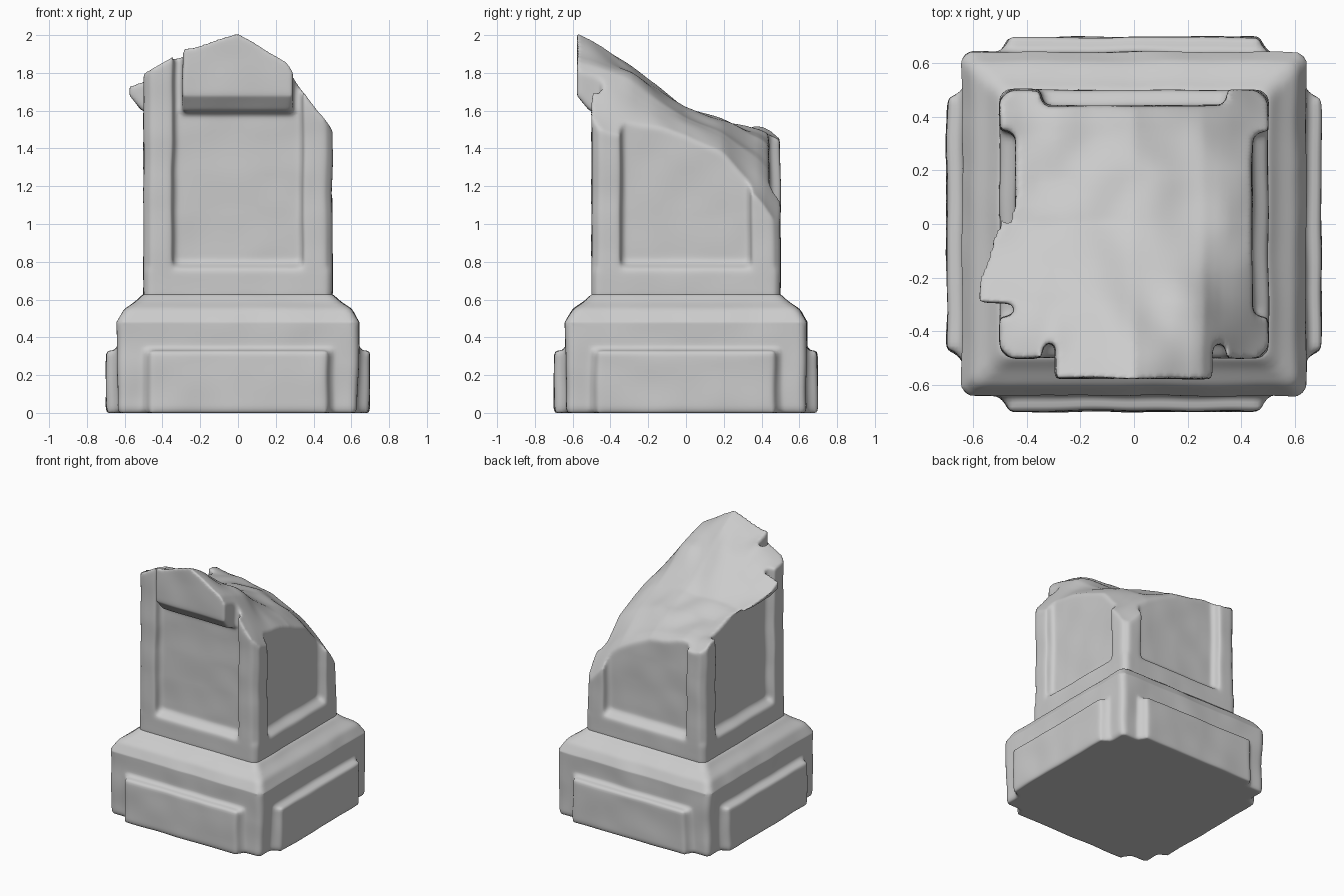
import bpy, bmesh, math
from mathutils import Matrix, Vector, noise

if "Cube" in bpy.data.objects:
    bpy.data.objects.remove(bpy.data.objects["Cube"])


def loft(bm, profile, chamfer):
    """Stack of chamfered squares: profile is (z, half width)."""
    rings = []
    for z, h in profile:
        c = h - chamfer
        pts = [(h, -c), (h, c), (c, h), (-c, h), (-h, c), (-h, -c), (-c, -h), (c, -h)]
        rings.append([bm.verts.new((x, y, z)) for x, y in pts])
    for a, b in zip(rings, rings[1:]):
        for i in range(8):
            j = (i + 1) % 8
            bm.faces.new((a[i], a[j], b[j], b[i]))
    bm.faces.new(rings[0][::-1])
    bm.faces.new(rings[-1])


def prism(bm, pts, axis_vec, rot):
    """Extrude a closed outline along a vector, then rotate about z."""
    lo = [bm.verts.new(rot @ Vector(p)) for p in pts]
    hi = [bm.verts.new(rot @ (Vector(p) + Vector(axis_vec))) for p in pts]
    n = len(pts)
    faces = [bm.faces.new(lo[::-1]), bm.faces.new(hi)]
    faces += [bm.faces.new((lo[i], lo[(i + 1) % n], hi[(i + 1) % n], hi[i])) for i in range(n)]
    bmesh.ops.recalc_face_normals(bm, faces=faces)


def make(name, bm):
    mesh = bpy.data.meshes.new(name)
    bm.to_mesh(mesh)
    bm.free()
    ob = bpy.data.objects.new(name, mesh)
    bpy.context.collection.objects.link(ob)
    return ob


def voxel(ob, size):
    m = ob.modifiers.new("fuse", 'REMESH')
    m.mode = 'VOXEL'
    m.voxel_size = size
    m.use_smooth_shade = True


def finish(ob, iterations, wobble):
    """Soften, apply the stack, and add slight hand-carved unevenness."""
    m = ob.modifiers.new("soften", 'SMOOTH')
    m.factor = 0.5
    m.iterations = iterations
    bpy.context.view_layer.objects.active = ob
    for m in list(ob.modifiers):
        bpy.ops.object.modifier_apply(modifier=m.name)
    for v in ob.data.vertices:
        d = noise.noise_vector(v.co * 5) * wobble
        v.co.x += d.x
        v.co.y += d.y
    for p in ob.data.polygons:
        p.use_smooth = True


turns = [Matrix.Rotation(math.pi / 2 * k, 3, 'Z') for k in range(4)]

# Base: square block with sloping shoulder and a raised plate on each side
bm = bmesh.new()
loft(bm, [(0, .635), (.48, .64), (.55, .60), (.59, .54), (.63, .50)], .025)
for r in turns:
    prism(bm, [(-.49, -.55, 0), (.49, -.55, 0), (.49, -.65, 0), (.465, -.697, 0),
               (-.465, -.697, 0), (-.49, -.65, 0)], (0, 0, .33), r)
base = make("pedestal_base", bm)
voxel(base, .016)
finish(base, 4, .008)

# Shaft: recessed core, lower band, corner columns and top mouldings
bm = bmesh.new()
loft(bm, [(.58, .44), (2.2, .44)], .02)
loft(bm, [(.60, .50), (.76, .50), (.80, .44)], .03)
for r in turns:
    prism(bm, [(.33, .42, .62), (.35, .5, .62), (.46, .5, .62), (.5, .46, .62),
               (.5, .35, .62), (.42, .33, .62), (.38, .38, .62)], (0, 0, 1.55), r)
    prism(bm, [(-.295, -.42, 1.58), (-.295, -.51, 1.6), (-.295, -.575, 1.68),
               (-.295, -.575, 2.18), (-.295, -.42, 2.18)], (.59, 0, 0), r)
shaft = make("broken_shaft", bm)
voxel(shaft, .013)

# Break surface: heights of the fracture over a coarse grid
XS = [-.55, -.3, 0, .25, .55]
YS = [-.6, -.3, 0, .2, .4, .6]
H = [[1.80, 1.95, 2.03, 1.87, 1.45],
     [1.74, 1.82, 1.84, 1.78, 1.40],
     [1.60, 1.60, 1.62, 1.58, 1.40],
     [1.53, 1.55, 1.54, 1.48, 1.30],
     [1.51, 1.50, 1.45, 1.33, 1.08],
     [1.46, 1.38, 1.25, 1.08, 0.75]]


def locate(v, axis):
    i = 0
    while i < len(axis) - 2 and v > axis[i + 1]:
        i += 1
    return i, max(0, min(1, (v - axis[i]) / (axis[i + 1] - axis[i])))


def height(x, y):
    i, s = locate(x, XS)
    j, t = locate(y, YS)
    a = H[j][i] * (1 - s) + H[j][i + 1] * s
    b = H[j + 1][i] * (1 - s) + H[j + 1][i + 1] * s
    return a * (1 - t) + b * t + .025 * noise.noise((x * 6, y * 6, .3))


bm = bmesh.new()
bmesh.ops.create_grid(bm, x_segments=50, y_segments=50, size=.8)
for v in bm.verts:
    v.co.z = height(v.co.x, v.co.y)
top = bmesh.ops.extrude_face_region(bm, geom=bm.faces[:])
for v in top["geom"]:
    if isinstance(v, bmesh.types.BMVert):
        v.co.z = 3
bmesh.ops.recalc_face_normals(bm, faces=bm.faces[:])
cutter = make("break_cutter", bm)
cutter.hide_render = True

cut = shaft.modifiers.new("break", 'BOOLEAN')
cut.operation = 'DIFFERENCE'
cut.solver = 'EXACT'
cut.object = cutter
voxel(shaft, .013)
finish(shaft, 5, .006)
bpy.data.objects.remove(cutter)
